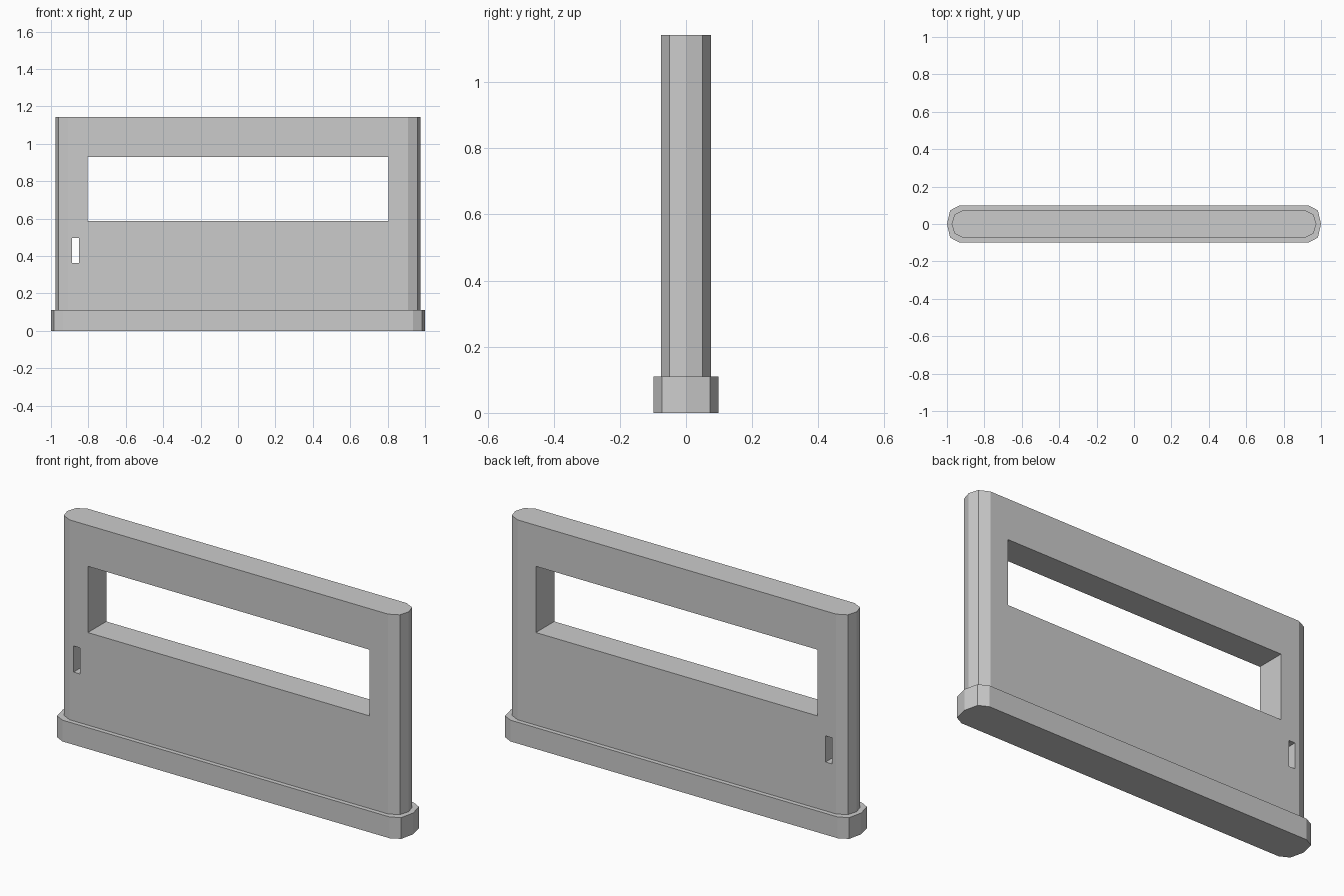
import bpy
import bmesh

default = bpy.data.objects.get("Cube")
if default:
    bpy.data.objects.remove(default, do_unlink=True)

grey = bpy.data.materials.new("light grey")
grey.use_nodes = True
colour = (0.6, 0.6, 0.6, 1)
grey.diffuse_color = colour
grey.node_tree.nodes["Principled BSDF"].inputs["Base Color"].default_value = colour


def prism(name, corner, z0, z1):
    """Extrude an outline mirrored into all four quadrants from one corner."""
    right = [(x, -y) for x, y in corner] + [(x, y) for x, y in reversed(corner[:-1])]
    outline = right + [(-x, -y) for x, y in right]
    bm = bmesh.new()
    face = bm.faces.new([bm.verts.new((x, y, z0)) for x, y in outline])
    grown = bmesh.ops.extrude_face_region(bm, geom=[face])["geom"]
    top = [v for v in grown if isinstance(v, bmesh.types.BMVert)]
    bmesh.ops.translate(bm, verts=top, vec=(0, 0, z1 - z0))
    bmesh.ops.recalc_face_normals(bm, faces=bm.faces)
    mesh = bpy.data.meshes.new(name)
    bm.to_mesh(mesh)
    bm.free()
    mesh.materials.append(grey)
    obj = bpy.data.objects.new(name, mesh)
    bpy.context.collection.objects.link(obj)
    return obj


def cut_opening(target, x0, x1, z0, z1):
    """Cut a rectangular hole straight through the panel."""
    bpy.ops.mesh.primitive_cube_add(size=1, location=((x0 + x1) / 2, 0, (z0 + z1) / 2))
    cutter = bpy.context.object
    cutter.name = "opening_cutter"
    cutter.scale = (x1 - x0, 1, z1 - z0)
    cutter.hide_render = True
    cutter.data.materials.append(grey)
    bpy.context.view_layer.update()
    mod = target.modifiers.new("opening", "BOOLEAN")
    mod.operation = "DIFFERENCE"
    mod.solver = "EXACT"
    mod.object = cutter
    bpy.context.view_layer.objects.active = target
    bpy.ops.object.modifier_apply(modifier=mod.name)
    bpy.data.objects.remove(cutter, do_unlink=True)


# Foot with faceted round ends
prism("base", [(0.935, 0.098), (0.983, 0.073), (1.0, 0)], 0, 0.11)

# Upright panel with the same faceted ends
panel = prism("panel", [(0.91, 0.075), (0.96, 0.05), (0.975, 0)], 0.11, 1.142)

# Wide window and small slot
cut_opening(panel, -0.805, 0.805, 0.588, 0.93)
cut_opening(panel, -0.887, -0.85, 0.362, 0.497)
